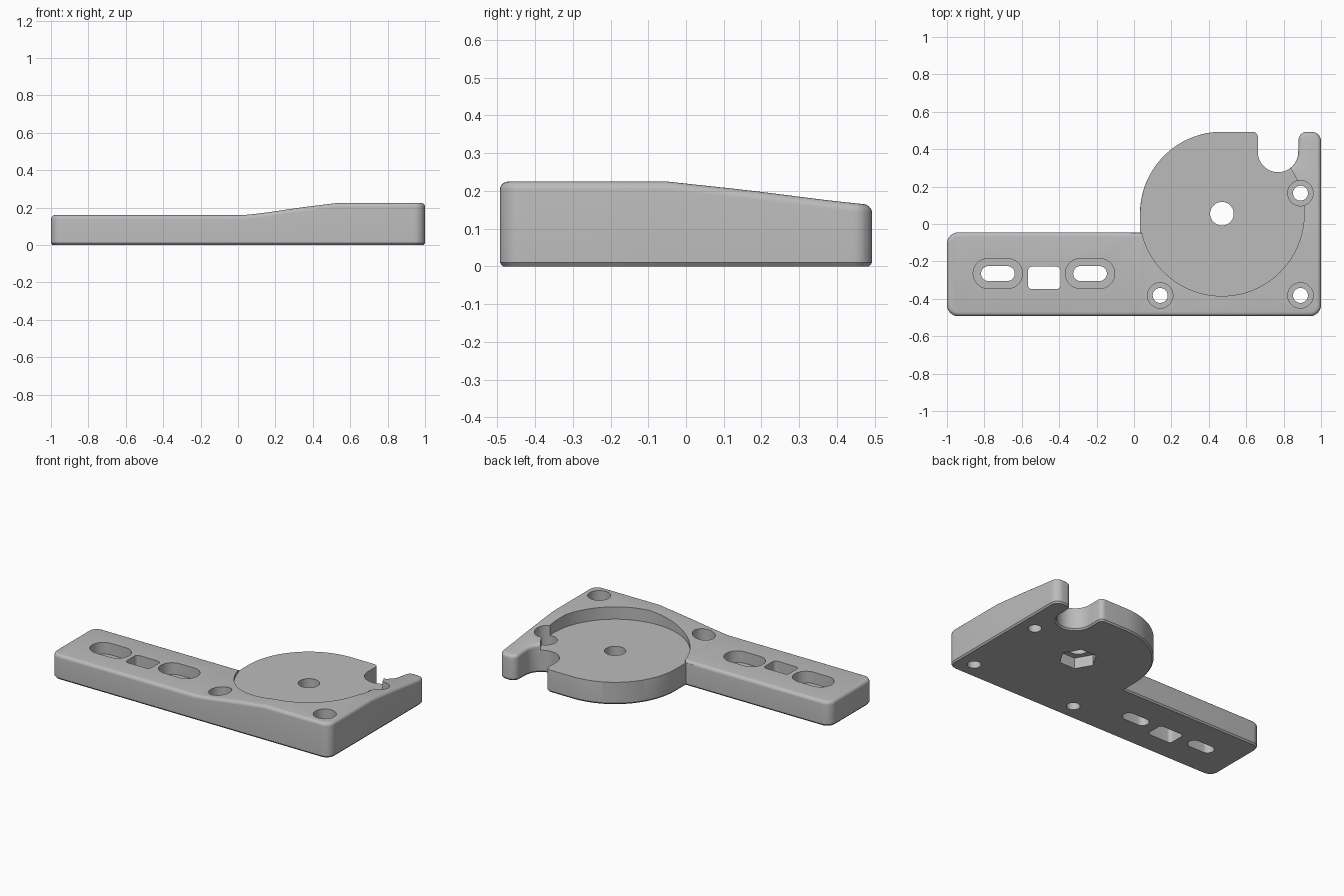
import bpy, bmesh, math
from mathutils import Vector

if "Cube" in bpy.data.objects:
    bpy.data.objects.remove(bpy.data.objects["Cube"], do_unlink=True)

FLOOR = 0.145      # recess floor height
ARM_TOP = 0.16     # low deck height
RISE = 0.065       # extra height of the raised corner
DISC = (0.47, 0.055)

grey = bpy.data.materials.new("plain grey")
grey.use_nodes = True
grey.diffuse_color = (0.5, 0.5, 0.5, 1)
grey.node_tree.nodes["Principled BSDF"].inputs["Base Color"].default_value = (0.5, 0.5, 0.5, 1)


def arc(cx, cy, r, a0, a1, n=8):
    steps = [math.radians(a0 + (a1 - a0) * i / n) for i in range(n + 1)]
    return [Vector((cx + r * math.cos(a), cy + r * math.sin(a))) for a in steps]


def stadium(cx, cy, half, r):
    return arc(cx + half - r, cy, r, -90, 90, 16) + arc(cx - half + r, cy, r, 90, 270, 16)


def rounded_box(cx, cy, hx, hy, r):
    pts = []
    for i, (sx, sy) in enumerate([(1, 1), (-1, 1), (-1, -1), (1, -1)]):
        pts += arc(cx + sx * (hx - r), cy + sy * (hy - r), r, 90 * i, 90 * i + 90, 6)
    return pts


def circle(cx, cy, r, n=48):
    return arc(cx, cy, r, 0, 360, n)[:-1]


def inset(pts, d):
    """Shift a counter-clockwise outline inwards with mitred corners."""
    out = []
    for i, p in enumerate(pts):
        a = (p - pts[i - 1]).normalized()
        b = (pts[(i + 1) % len(pts)] - p).normalized()
        na, nb = Vector((-a.y, a.x)), Vector((-b.y, b.x))
        out.append(p + (na + nb) * d / (1 + na.dot(nb)))
    return out


def stack(rings):
    """Closed solid from (outline, z) rings listed from bottom to top."""
    bm = bmesh.new()
    loops = [[bm.verts.new((p.x, p.y, z)) for p in pts] for pts, z in rings]
    for lo, hi in zip(loops, loops[1:]):
        for i in range(len(lo)):
            bm.faces.new((lo[i - 1], lo[i], hi[i], hi[i - 1]))
    bm.faces.new(list(reversed(loops[0])))
    bm.faces.new(loops[-1])
    return bm


def to_object(bm, name):
    bmesh.ops.recalc_face_normals(bm, faces=bm.faces[:])
    mesh = bpy.data.meshes.new(name)
    bm.to_mesh(mesh)
    bm.free()
    obj = bpy.data.objects.new(name, mesh)
    obj.data.materials.append(grey)
    bpy.context.collection.objects.link(obj)
    return obj


def ramp(t):
    """Straight ramp with softened ends."""
    t = min(max(t, 0), 1)
    return t + 0.04 * math.sin(2 * math.pi * t) * (t - 1)


def deck_rise(x, y):
    return RISE * min(ramp((x - 0.03) / 0.5), ramp((0.53 - y) / 0.58))


# Body outline: arm, square corner, prong, notch, disc side
outline = (arc(-0.94, -0.433, 0.06, 180, 270) + arc(0.94, -0.433, 0.06, 270, 360)
           + arc(0.95, 0.443, 0.05, 0, 90) + arc(0.925, 0.448, 0.045, 90, 180)
           + arc(0.77, 0.385, 0.108, 360, 180, 28) + arc(0.632, 0.463, 0.03, 0, 90)
           + arc(*DISC, 0.438, 90, 180, 40) + [Vector((0.032, -0.045))]
           + arc(-0.94, -0.105, 0.06, 90, 180))

# Body rings: bottom chamfer, wall, rounded top edge
FILLET = 0.022
rings = [(inset(outline, 0.008), 0), (outline, 0.01)]
for i in range(6):
    a = math.pi / 2 * i / 5
    rings.append((inset(outline, FILLET * (1 - math.cos(a))),
                  ARM_TOP - FILLET * (1 - math.sin(a))))
bm = stack(rings)

# Slice the deck, then lift it into the sloped shape
for i in range(11):
    for co, no in (((0.03 + 0.05 * i, 0, 0), (1, 0, 0)), ((0, -0.05 + 0.058 * i, 0), (0, 1, 0))):
        bmesh.ops.bisect_plane(bm, geom=bm.verts[:] + bm.edges[:] + bm.faces[:],
                               plane_co=co, plane_no=no, dist=1e-5)
bmesh.ops.triangulate(bm, faces=bm.faces[:])
for v in bm.verts:
    if v.co.z > 0.05:
        v.co.z += deck_rise(v.co.x, v.co.y)
body = to_object(bm, "mounting_plate")


def cut(pts, z0, z1):
    cutter = to_object(stack([(pts, z0), (pts, z1)]), "cutter")
    cutter.hide_render = True
    mod = body.modifiers.new("cut", "BOOLEAN")
    mod.operation = "DIFFERENCE"
    mod.solver = "EXACT"
    mod.object = cutter
    bpy.context.view_layer.objects.active = body
    bpy.ops.object.modifier_apply(modifier=mod.name)
    bpy.data.objects.remove(cutter, do_unlink=True)


# Round recess, open towards the back
cut(arc(*DISC, 0.44, 193.5, 405, 80) + [Vector((0.78, 0.6)), Vector((-0.02, 0.6)),
                                        Vector((-0.02, -0.0475))], FLOOR, 0.4)

# Centre hole with hexagonal pocket underneath
cut(circle(*DISC, 0.063), -0.1, 0.4)
cut(circle(*DISC, 0.112, 6), -0.1, 0.07)

# Counterbored screw holes
for x, y in [(0.14, -0.382), (0.89, -0.382), (0.89, 0.165)]:
    cut(circle(x, y, 0.068), 0.07, 0.4)
    cut(circle(x, y, 0.04), -0.1, 0.2)

# Stepped slots and square window in the arm
for x in (-0.728, -0.235):
    cut(stadium(x, -0.265, 0.132, 0.08), 0.085, 0.4)
    cut(stadium(x, -0.265, 0.09, 0.04), -0.1, 0.2)
cut(rounded_box(-0.48, -0.288, 0.087, 0.06, 0.022), -0.1, 0.4)

# Smooth shading with crisp edges
bpy.ops.object.select_all(action="DESELECT")
body.select_set(True)
bpy.context.view_layer.objects.active = body
bpy.ops.object.shade_smooth_by_angle(angle=math.radians(30))
